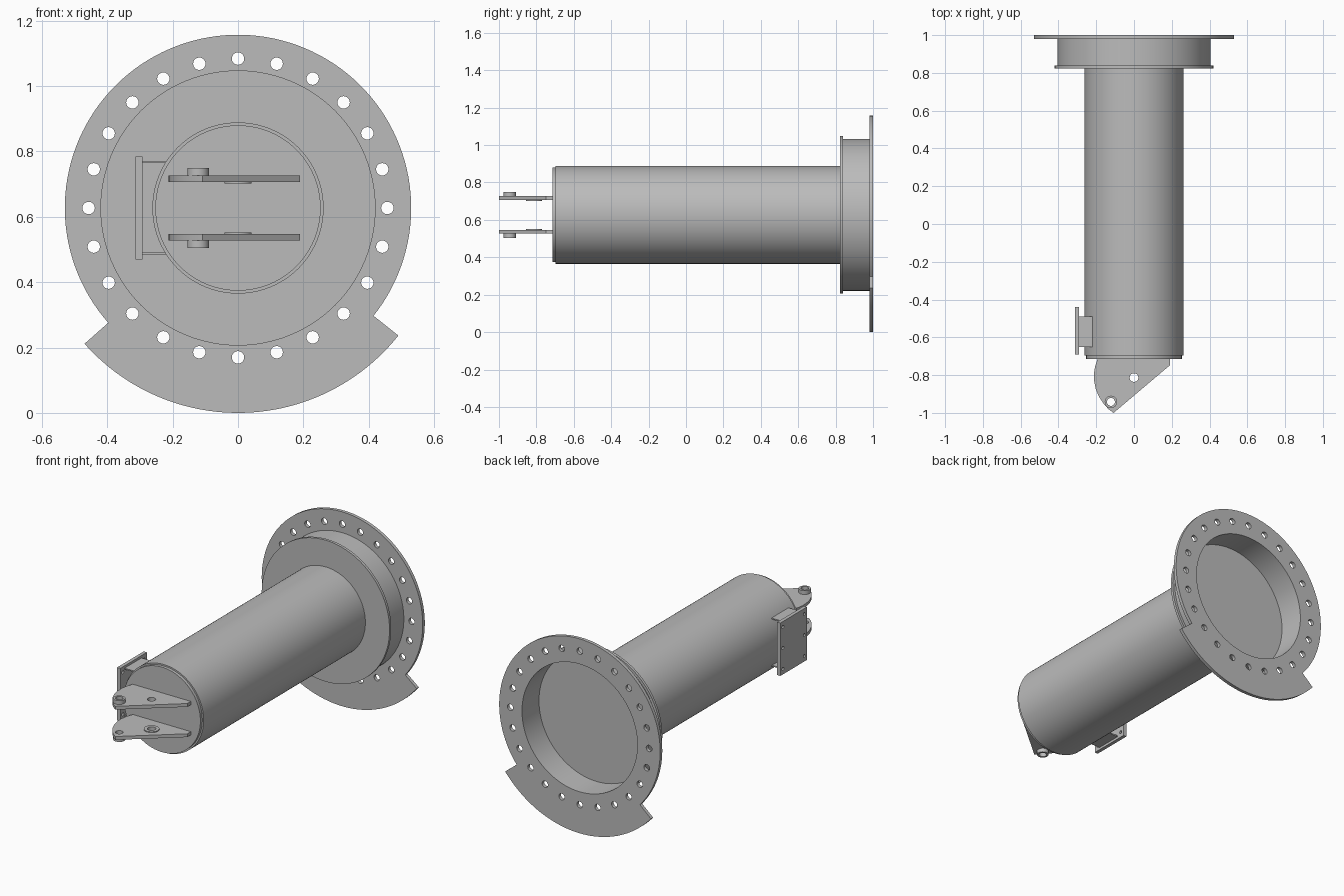
import bpy
import bmesh
from math import sin, cos, pi, radians
from mathutils import Matrix

cube = bpy.data.objects.get("Cube")
if cube:
    bpy.data.objects.remove(cube, do_unlink=True)

GREY = (0.5, 0.5, 0.5, 1)
steel = bpy.data.materials.new("steel grey")
steel.diffuse_color = GREY
steel.use_nodes = True
steel.node_tree.nodes["Principled BSDF"].inputs["Base Color"].default_value = GREY

AXIS = 0.627  # height of the tube's centre line


def arc(r, a0, a1, n, cx=0, cy=0):
    """Points along an arc, angles in degrees."""
    steps = [radians(a0 + (a1 - a0) * i / n) for i in range(n + 1)]
    return [(cx + r * cos(a), cy + r * sin(a)) for a in steps]


def circle(r, cx=0, cy=0, n=96):
    return arc(r, 0, 360, n, cx, cy)[:-1]


def plate(name, loops, lo, hi, normal):
    """Extrude an outline (first loop) with holes from lo to hi along an axis."""
    curve = bpy.data.curves.new(name, "CURVE")
    curve.dimensions = "2D"
    curve.fill_mode = "BOTH"
    curve.extrude = (hi - lo) / 2
    for loop in loops:
        spline = curve.splines.new("POLY")
        spline.points.add(len(loop) - 1)
        for p, (u, v) in zip(spline.points, loop):
            p.co = (u, v, 0, 1)
        spline.use_cyclic_u = True
    temp = bpy.data.objects.new(name, curve)
    bpy.context.collection.objects.link(temp)
    graph = bpy.context.evaluated_depsgraph_get()
    mesh = bpy.data.meshes.new_from_object(temp.evaluated_get(graph))
    bpy.data.objects.remove(temp, do_unlink=True)

    mid = (lo + hi) / 2
    place = {
        "y": Matrix.Translation((0, mid, AXIS)) @ Matrix.Rotation(pi / 2, 4, "X"),
        "z": Matrix.Translation((0, 0, mid)),
        # outline is given as (y, z)
        "x": Matrix.Translation((mid, 0, 0)) @ Matrix(
            ((0, 0, 1, 0), (1, 0, 0, 0), (0, 1, 0, 0), (0, 0, 0, 1))),
    }[normal]
    bm = bmesh.new()
    bm.from_mesh(mesh)
    bmesh.ops.remove_doubles(bm, verts=bm.verts, dist=1e-5)
    bmesh.ops.transform(bm, matrix=place, verts=bm.verts)
    bmesh.ops.recalc_face_normals(bm, faces=bm.faces)
    bm.to_mesh(mesh)
    bm.free()
    mesh.materials.clear()
    mesh.materials.append(steel)
    mesh.name = name
    obj = bpy.data.objects.new(name, mesh)
    bpy.context.collection.objects.link(obj)
    bpy.ops.object.select_all(action="DESELECT")
    obj.select_set(True)
    bpy.context.view_layer.objects.active = obj
    bpy.ops.object.shade_smooth_by_angle(angle=radians(30))
    return obj


def rect(u0, u1, v0, v1):
    return [(u0, v0), (u1, v0), (u1, v1), (u0, v1)]


# Bolting flange with a wider sector along the bottom
left, right = 221.5, 321.5
outline = arc(0.53, right - 360, left, 96) + arc(0.627, left, right, 48)
bolts = [circle(0.019, 0.457 * cos(a), 0.457 * sin(a), 20)
         for a in (i * pi / 12 for i in range(24))]
plate("bolting_flange", [outline, circle(0.38)] + bolts, 0.98, 1.0, "y")

# Open drum, its floor, the long tube and the end cap
plate("drum_wall", [circle(0.406), circle(0.38)], 0.84, 0.98, "y")
plate("drum_floor", [circle(0.421)], 0.824, 0.84, "y")
plate("main_tube", [circle(0.262)], -0.697, 0.824, "y")
plate("end_cap", [circle(0.253)], -0.715, -0.697, "y")

# Pair of lugs with pin bosses outside and thin washers inside
PIN = (-0.122, -0.942)
EYE = (0, -0.813)
lug = [(0.19, -0.714), (-0.192, -0.714), (-0.205, -0.75), (-0.212, -0.79),
       (-0.211, -0.83), (-0.202, -0.875), (-0.185, -0.915), (-0.16, -0.953),
       (-0.135, -0.98), (-0.108, -1.0), (0.19, -0.748)]
pin_hole, eye_hole = circle(0.021, *PIN, 24), circle(0.023, *EYE, 24)
for name, side in (("upper", 1), ("lower", -1)):
    def layer(part, loops, near, far):
        lo, hi = sorted((AXIS + side * near, AXIS + side * far))
        plate(f"{name}_{part}", loops, lo, hi, "z")
    layer("lug", [lug, pin_hole, eye_hole], 0.08, 0.1)
    layer("pin_boss", [circle(0.033, *PIN, 32), pin_hole], 0.1, 0.123)
    layer("eye_washer", [circle(0.042, *EYE, 32), eye_hole], 0.075, 0.08)

# Side bracket: drilled pad carried by two thin webs
holes = [circle(0.009, y, AXIS + dz, 16)
         for y in (-0.665, -0.465) for dz in (-0.125, 0, 0.125)]
plate("bracket_pad", [rect(-0.69, -0.44, 0.47, 0.785)] + holes,
      -0.313, -0.292, "x")
for name, z in (("upper", 0.764), ("lower", 0.484)):
    plate(f"{name}_bracket_web", [rect(-0.292, -0.22, -0.65, -0.49)],
          z, z + 0.007, "z")
